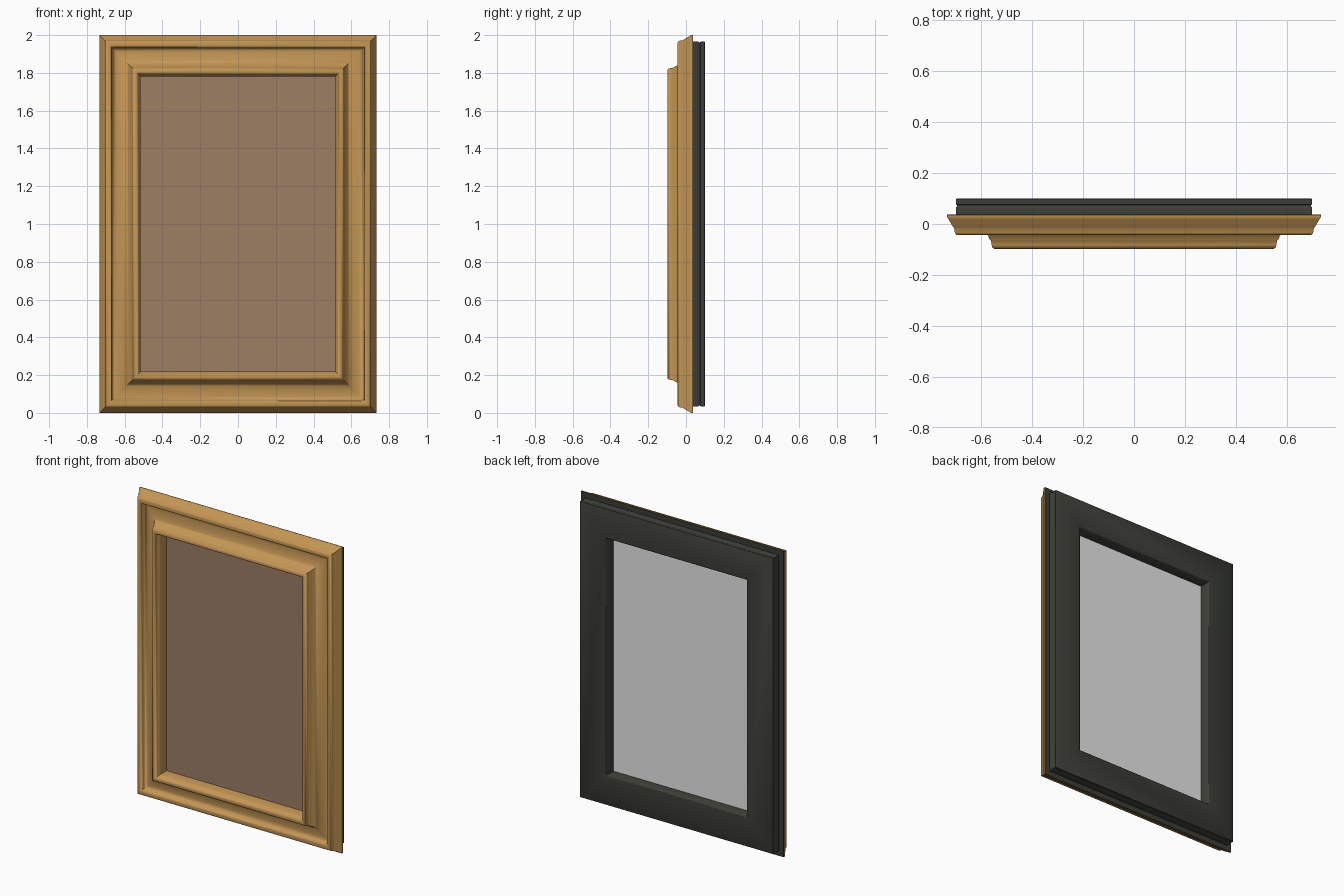
import bpy, bmesh, math

if "Cube" in bpy.data.objects:
    bpy.data.objects.remove(bpy.data.objects["Cube"])

HALF_W, HEIGHT = 0.733, 2.0


def material(name, rgb):
    m = bpy.data.materials.new(name)
    m.diffuse_color = (*rgb, 1)
    m.use_nodes = True
    m.node_tree.nodes["Principled BSDF"].inputs["Base Color"].default_value = m.diffuse_color
    return m


gold = material("antique gold", (0.55, 0.305, 0.09))
dark = material("dark backing", (0.045, 0.048, 0.038))
canvas = material("brown canvas", (0.34, 0.21, 0.13))
grey = material("grey back", (0.80, 0.80, 0.80))


def finish(bm, name, mat):
    bmesh.ops.recalc_face_normals(bm, faces=bm.faces)
    me = bpy.data.meshes.new(name)
    bm.to_mesh(me)
    bm.free()
    me.materials.append(mat)
    ob = bpy.data.objects.new(name, me)
    bpy.context.collection.objects.link(ob)
    bpy.ops.object.select_all(action='DESELECT')
    ob.select_set(True)
    bpy.context.view_layer.objects.active = ob
    return ob


def moulding(name, profile, mat):
    """Sweep a closed (inset, y) profile around the rectangle with mitred corners."""
    bm = bmesh.new()
    rings = []
    for d, y in profile:
        x = HALF_W - d
        rings.append([bm.verts.new((sx, y, z)) for sx, z in
                      ((-x, d), (x, d), (x, HEIGHT - d), (-x, HEIGHT - d))])
    for i, a in enumerate(rings):
        b = rings[(i + 1) % len(rings)]
        for k in range(4):
            j = (k + 1) % 4
            bm.faces.new((a[k], a[j], b[j], b[k]))
    finish(bm, name, mat)
    bpy.ops.object.shade_smooth_by_angle(angle=math.radians(50))


def plate(name, d, y0, y1, mat):
    bm = bmesh.new()
    bmesh.ops.create_cube(bm, size=1)
    for v in bm.verts:
        v.co = (v.co.x * 2 * (HALF_W - d), (y0 + y1) / 2 + v.co.y * (y1 - y0),
                1 + v.co.z * (HEIGHT - 2 * d))
    finish(bm, name, mat)


# Gold moulding: stepped outer edge, rim, cove, raised inner bead
rim = [(0.218, 0.034), (0.0, 0.034), (0.0, 0.026), (0.006, 0.018), (0.018, -0.004),
       (0.024, -0.012), (0.027, -0.016), (0.030, -0.034), (0.034, -0.041), (0.040, -0.044),
       (0.056, -0.044), (0.062, -0.040), (0.065, -0.028), (0.070, -0.022), (0.074, -0.012)]
cove = []
for i in range(9):                       # concave sweep rising to the bead
    t = i / 8 * math.radians(75)
    cove.append((0.080 + 0.076 * math.sin(t) / math.sin(math.radians(75)),
                 -0.008 - 0.034 * (1 - math.cos(t)) / (1 - math.cos(math.radians(75)))))
bead = [(0.161, -0.046), (0.165, -0.060), (0.172, -0.066), (0.174, -0.082), (0.178, -0.093),
        (0.185, -0.098), (0.196, -0.098), (0.203, -0.093), (0.207, -0.080),
        (0.213, -0.074), (0.218, -0.060)]
moulding("gold_frame", rim + cove + bead, gold)

# Dark backing: cover of the whole rear, thin groove, flat back, steep wall to the recess
back = [(0.216, 0.034), (0.0, 0.034), (0.0, 0.038), (0.034, 0.038), (0.034, 0.066),
        (0.038, 0.070), (0.038, 0.074), (0.034, 0.077), (0.034, 0.098), (0.037, 0.100),
        (0.218, 0.100), (0.222, 0.099), (0.225, 0.096), (0.228, 0.028), (0.216, 0.028)]
moulding("back_frame", back, dark)

# Picture panel and recessed back cover
plate("canvas_panel", 0.215, -0.002, 0.020, canvas)
plate("back_cover", 0.216, 0.020, 0.028, grey)
